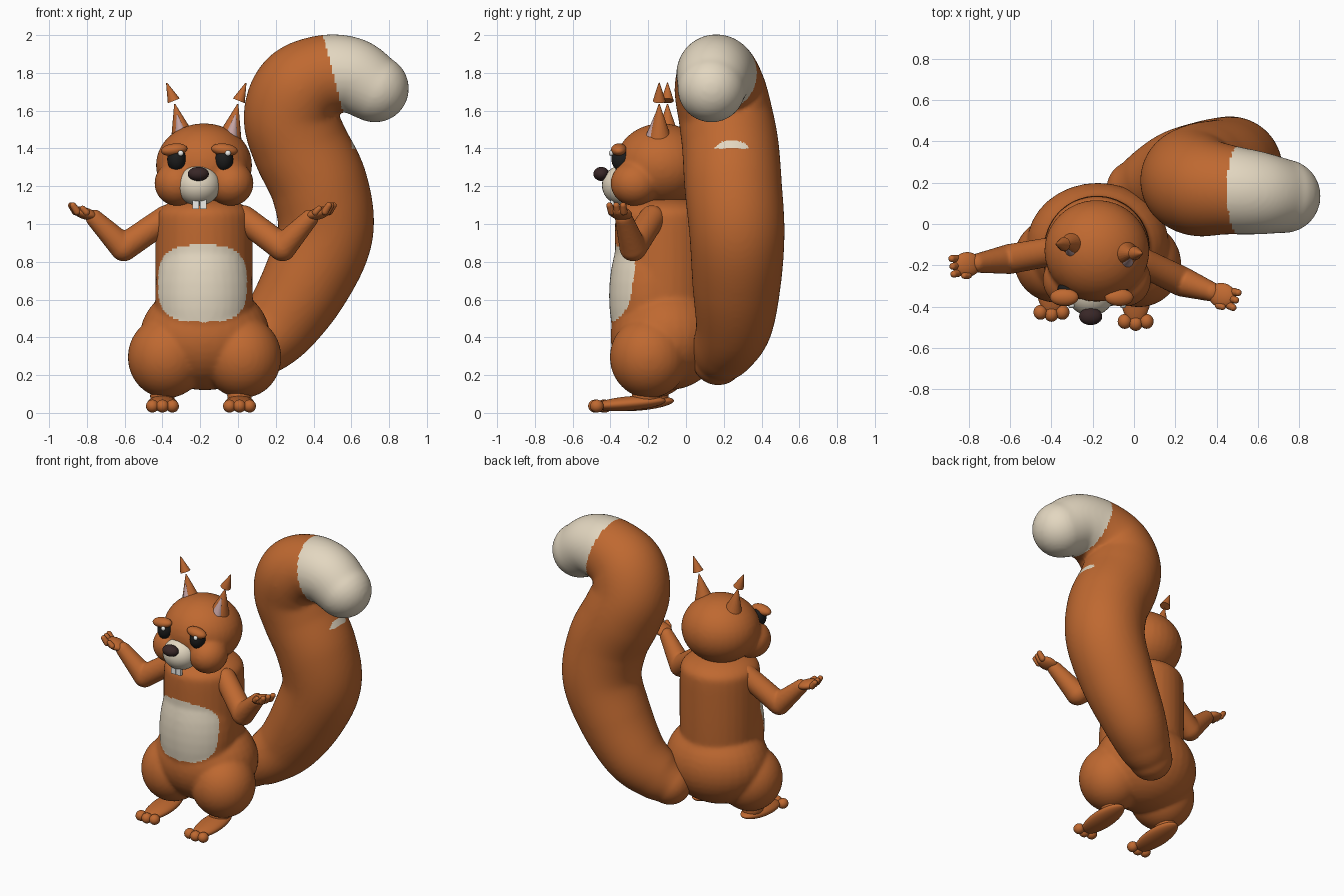
import bpy, bmesh, math
from mathutils import Vector, Matrix

if "Cube" in bpy.data.objects:
    bpy.data.objects.remove(bpy.data.objects["Cube"])

def material(name, rgb):
    m = bpy.data.materials.new(name)
    m.diffuse_color = (*rgb, 1)
    m.use_nodes = True
    m.node_tree.nodes["Principled BSDF"].inputs["Base Color"].default_value = m.diffuse_color
    return m

FUR = material("fur", (0.52, 0.14, 0.03))
CREAM = material("cream", (0.77, 0.68, 0.53))
DARK = material("dark", (0.012, 0.012, 0.012))
NOSE = material("nose", (0.04, 0.02, 0.02))
PINK = material("inner_ear", (0.55, 0.36, 0.36))
WHITE = material("white", (0.85, 0.85, 0.82))
CX = -0.18  # symmetry plane of the body

def finish(bm, name, mats, patch=None):
    """Turn a bmesh into a smooth object; faces inside patch get the second material."""
    bmesh.ops.recalc_face_normals(bm, faces=bm.faces)
    for f in bm.faces:
        f.smooth = True
        f.material_index = 1 if patch and patch(f.calc_center_median()) else 0
    me = bpy.data.meshes.new(name)
    bm.to_mesh(me)
    bm.free()
    for m in mats:
        me.materials.append(m)
    ob = bpy.data.objects.new(name, me)
    bpy.context.collection.objects.link(ob)
    return ob

def ball(name, c, r, mat, rot=(0, 0, 0)):
    bm = bmesh.new()
    bmesh.ops.create_uvsphere(bm, u_segments=32, v_segments=20, radius=1)
    ob = finish(bm, name, [mat])
    ob.location, ob.scale, ob.rotation_euler = c, r, rot
    return ob

def cone(name, a, b, r, mat):
    a, b = Vector(a), Vector(b)
    bm = bmesh.new()
    bmesh.ops.create_cone(bm, cap_ends=True, segments=20, radius1=r, radius2=0.003,
                          depth=(b - a).length)
    q = (b - a).to_track_quat('Z', 'Y').to_matrix().to_4x4()
    bm.transform(Matrix.Translation((a + b) / 2) @ q)
    ob = finish(bm, name, [mat])
    bpy.context.view_layer.objects.active = ob
    ob.select_set(True)
    bpy.ops.object.shade_smooth_by_angle(angle=math.radians(50))
    ob.select_set(False)
    return ob

def sweep(name, pts, mats, seg=32, steps=8):
    """Round tube through (x, y, z, radius) points with domed ends."""
    p = [Vector(v) for v in pts]
    p = [2 * p[0] - p[1]] + p + [2 * p[-1] - p[-2]]
    path = []
    for i in range(1, len(p) - 2):
        a, b, c, d = p[i - 1:i + 3]
        for k in range(steps):
            t = k / steps
            path.append(0.5 * (2 * b + (c - a) * t + (2 * a - 5 * b + 4 * c - d) * t * t
                               + (3 * b - a - 3 * c + d) * t ** 3))
    path.append(p[-2])
    pos = [v.to_3d() for v in path]
    tan = [(pos[min(i + 1, len(pos) - 1)] - pos[max(i - 1, 0)]).normalized()
           for i in range(len(pos))]
    rings = [(c, t, v[3]) for c, t, v in zip(pos, tan, path)]

    def dome(ring, sign):
        c, t, r = ring
        return [(c + sign * t * r * math.sin(a), t, r * math.cos(a))
                for a in (math.pi / 2 * k / 7 for k in range(1, 7))] + [(c + sign * t * r, t, 0.001)]
    rings = dome(rings[0], -1)[::-1] + rings + dome(rings[-1], 1)
    bm = bmesh.new()
    u = rings[0][1].orthogonal().normalized()
    prev = None
    for i, (c, t, r) in enumerate(rings):
        u = (u - t * u.dot(t)).normalized()
        w = t.cross(u)
        ring = [bm.verts.new(c + r * (u * math.cos(a) + w * math.sin(a)))
                for a in (2 * math.pi * k / seg for k in range(seg))]
        if prev:
            for k in range(seg):
                bm.faces.new((prev[k], prev[k - 1], ring[k - 1], ring[k]))
        if i in (0, len(rings) - 1):
            bm.faces.new(ring)
        prev = ring
    return finish(bm, name, mats)

def fuse(parts, name, mats, smooth, patch=None, voxel=0.012):
    """Merge overlapping parts into one softly blended skin."""
    bpy.context.view_layer.update()
    bm = bmesh.new()
    for ob in parts:
        me = ob.data
        me.transform(ob.matrix_world)
        bm.from_mesh(me)
        bpy.data.objects.remove(ob)
    ob = finish(bm, name + "_parts", [])
    m = ob.modifiers.new("blend", 'REMESH')
    m.mode, m.voxel_size = 'VOXEL', voxel
    m = ob.modifiers.new("soften", 'SMOOTH')
    m.factor, m.iterations = 0.5, smooth
    out = bmesh.new()
    out.from_object(ob, bpy.context.evaluated_depsgraph_get())
    bpy.data.objects.remove(ob)
    return finish(out, name, mats, patch)

# Pear-shaped body: torso, hips, belly and thighs with a pale belly patch
torso = sweep("torso", [(CX, -0.12, 0.40, 0.25), (CX, -0.12, 0.7, 0.257), (CX, -0.12, 0.95, 0.257), (CX, -0.12, 1.04, 0.254)], [FUR])
for v in torso.data.vertices:  # flat-topped shoulders
    if v.co.z > 1.04:
        v.co.z = 1.04 + (v.co.z - 1.04) * 0.42
body = [torso,
        ball("hips", (CX + 0.005, -0.1, 0.405), (0.345, 0.3, 0.285), FUR),
        ball("belly", (CX, -0.18, 0.62), (0.26, 0.228, 0.45), FUR)]
for s in (-1, 1):
    body.append(ball("thigh", (CX + 0.003 + s * 0.2, -0.185 - 0.011 * s, 0.295), (0.207, 0.208, 0.217), FUR))
fuse(body, "body", [FUR, CREAM], 10,
     lambda c: c.y < -0.2 and abs((c.x + 0.188) / 0.235) ** 3 + abs((c.z - 0.685) / 0.205) ** 3 < 1)

# Tail with pale tip
tail = sweep("tail", [(0.005, 0.17, 0.285, 0.14), (0.09, 0.205, 0.345, 0.172), (0.22, 0.255, 0.47, 0.205),
                      (0.36, 0.268, 0.69, 0.235), (0.463, 0.27, 0.95, 0.252), (0.43, 0.25, 1.2, 0.258),
                      (0.33, 0.235, 1.41, 0.256), (0.28, 0.21, 1.57, 0.25), (0.33, 0.18, 1.71, 0.242),
                      (0.46, 0.165, 1.785, 0.217), (0.60, 0.15, 1.785, 0.202), (0.725, 0.135, 1.717, 0.18)],
             [FUR], seg=48, steps=10)
fuse([tail], "tail", [FUR, CREAM], 12,
     lambda c: c.z > (1.4 if c.x > 0.6 else 1.56) and c.x - 0.26 * (2 - c.z) > 0.45)

# Head with cheeks, muzzle, nose and teeth
fuse([ball("skull", (CX, -0.13, 1.312), (0.255, 0.247, 0.221), FUR)]
     + [ball("cheek", (CX + s * 0.14, -0.27, 1.215), (0.123, 0.13, 0.12), FUR) for s in (-1, 1)],
     "head", [FUR], 8)
ball("muzzle", (CX - 0.03, -0.33, 1.205), (0.118, 0.115, 0.107), CREAM)
ball("nose", (CX - 0.03, -0.448, 1.265), (0.056, 0.042, 0.037), NOSE)
for i, x in enumerate((-0.223, -0.184)):
    bm = bmesh.new()
    bmesh.ops.create_cube(bm, size=1)
    bm.transform(Matrix.Translation((x, -0.39, 1.115)) @ Matrix.Diagonal((0.035, 0.02, 0.07, 1)))
    ob = finish(bm, f"tooth_{i}", [WHITE])
    for f in ob.data.polygons:
        f.use_smooth = False

# Paired face parts and feet
for s, side in ((-1, "right"), (1, "left")):
    dy = -0.022 * s
    ex = -0.20 + s * 0.125
    ball(side + "_eye", (ex, -0.335, 1.343), (0.05, 0.06, 0.066), DARK)
    ball(side + "_eye_glint", (ex + 0.022, -0.396, 1.375), (0.015, 0.012, 0.015), WHITE)
    ball(side + "_brow", (ex + s * 0.008 - 0.005, -0.355, 1.393), (0.07, 0.042, 0.033), FUR, (0, s * 0.12, 0))
    hx, hy = -0.168, -0.12 + dy
    cone(side + "_ear", (hx + s * 0.12, hy, 1.44), (hx + s * 0.167, hy, 1.635), 0.07, FUR)
    cone(side + "_inner_ear", (hx + s * 0.125, hy - 0.036, 1.44), (hx + s * 0.155, hy - 0.02, 1.58), 0.045, PINK)
    cone(side + "_ear_tuft", (hx + s * 0.172, hy, 1.652), (hx + s * 0.21, hy, 1.747), 0.034, FUR)
    # Foot and toes
    fx = CX + s * 0.195 - (0.025 if s < 0 else 0.007)
    ball(side + "_ankle", (fx, -0.19 + dy, 0.09), (0.065, 0.075, 0.06), FUR)
    ball(side + "_foot", (fx, -0.275 + dy, 0.05), (0.08, 0.19, 0.038), FUR, (0.08, 0, 0))
    for k in (-1, 0, 1):
        ball(f"{side}_toe_{k + 1}", (fx + k * 0.053, -0.45 + dy - 0.01 * (k == 0), 0.036),
             (0.034, 0.036, 0.034), FUR)

# Arms with raised open hands
arms = {"right": [(-0.38, -0.13, 1.03), (-0.605, -0.17, 0.875), (-0.76, -0.19, 1.03)],
        "left": [(0.03, -0.18, 1.03), (0.235, -0.28, 0.875), (0.38, -0.33, 1.03)]}
for side, (a, b, c) in arms.items():
    fuse([sweep("upper", [(*a, 0.07), (*b, 0.073)], [FUR], seg=24),
          sweep("fore", [(*b, 0.073), (*c, 0.047)], [FUR], seg=24)], side + "_arm", [FUR], 4, voxel=0.009)
    d = Vector((c[0] - b[0], c[1] - b[1], 0)).normalized()
    n = Vector((-d.y, d.x, 0))
    up = Vector((0, 0, 1))
    palm = Vector(c) + d * 0.05 + up * 0.026
    ball(side + "_palm", palm, (0.07, 0.06, 0.031), FUR, (0, -0.3, math.atan2(d.y, d.x)))
    for k in (-1, 0, 1):
        base = palm + d * 0.047 + n * k * 0.034 + up * 0.01
        tip = base + d * 0.022 + n * k * 0.004 + up * 0.032
        sweep(f"{side}_finger_{k + 1}", [(*base, 0.02), (*tip, 0.017)], [FUR], seg=12, steps=2)
    thumb = palm - n * (0.052 if side == "left" else -0.052) + up * 0.006
    sweep(side + "_thumb", [(*thumb, 0.018), (*(thumb + d * 0.02 + up * 0.02), 0.015)], [FUR], seg=12, steps=2)
